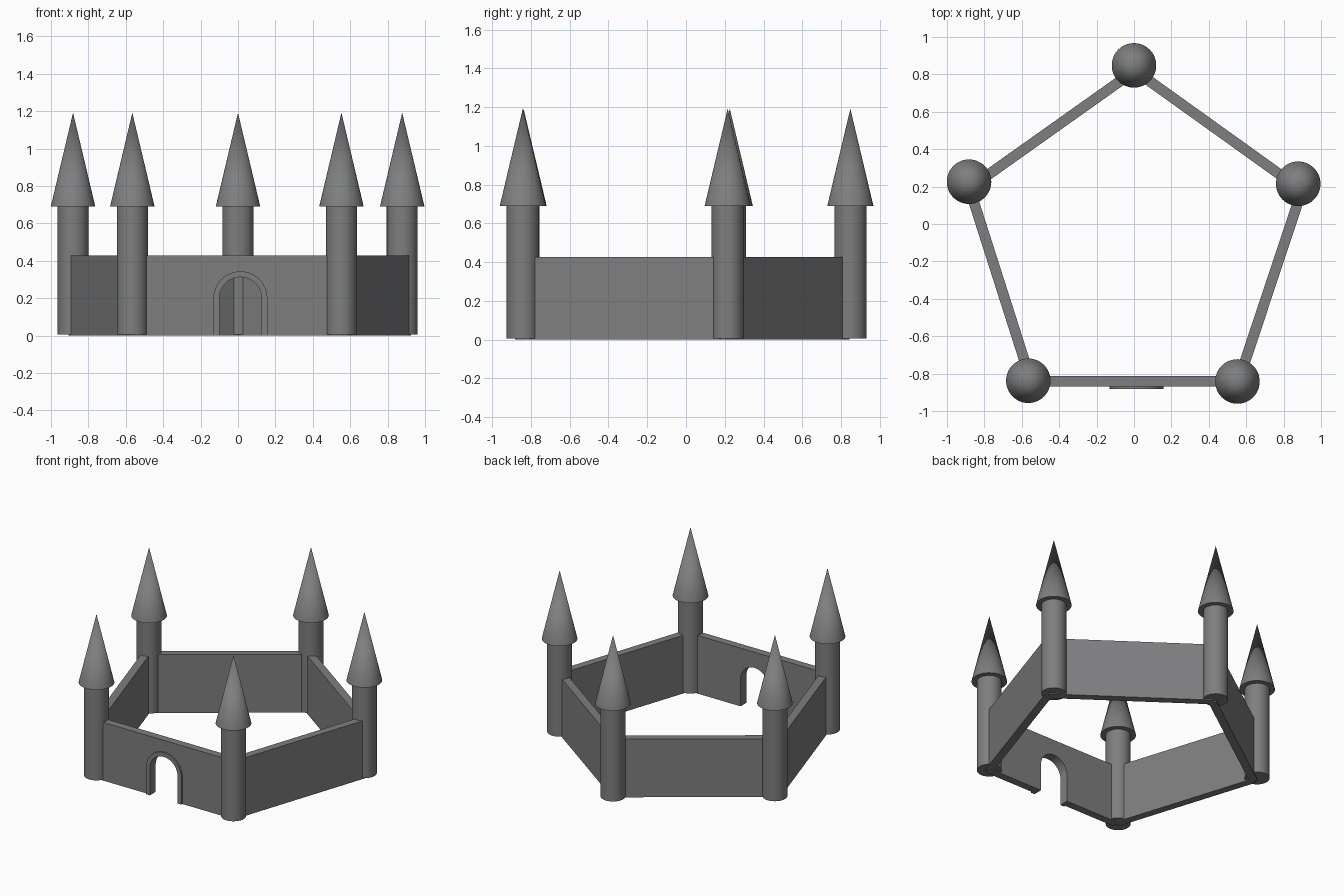
import bpy, bmesh, math
from mathutils import Vector, Matrix

if "Cube" in bpy.data.objects:
    bpy.data.objects.remove(bpy.data.objects["Cube"])

stone = bpy.data.materials.new("grey stone")
stone.diffuse_color = (0.21, 0.21, 0.215, 1)
stone.use_nodes = True
stone.node_tree.nodes["Principled BSDF"].inputs["Base Color"].default_value = stone.diffuse_color

TOWERS = {"back": (0.0, 0.848), "right": (0.878, 0.215), "front_right": (0.553, -0.842),
          "front_left": (-0.565, -0.838), "left": (-0.882, 0.226)}
CORNERS = [(0.005, 0.82), (0.898, 0.18), (0.558, -0.842), (-0.55, -0.842), (-0.88, 0.192)]
WALL_H, WALL_T = 0.428, 0.056
GATE_X, GATE_R, TRIM_R, SPRING = 0.013, 0.113, 0.144, 0.2


def finish(name, bm):
    bmesh.ops.recalc_face_normals(bm, faces=bm.faces)
    mesh = bpy.data.meshes.new(name)
    bm.to_mesh(mesh)
    bm.free()
    mesh.materials.append(stone)
    obj = bpy.data.objects.new(name, mesh)
    bpy.context.collection.objects.link(obj)
    bpy.ops.object.select_all(action='DESELECT')
    obj.select_set(True)
    bpy.context.view_layer.objects.active = obj
    bpy.ops.object.shade_smooth_by_angle(angle=math.radians(35))
    return obj


def cone(name, xy, r1, r2, z0, z1):
    bm = bmesh.new()
    bmesh.ops.create_cone(bm, cap_ends=True, segments=48, radius1=r1, radius2=r2, depth=z1 - z0,
                          matrix=Matrix.Translation((*xy, (z0 + z1) / 2)))
    bmesh.ops.remove_doubles(bm, verts=bm.verts, dist=1e-5)
    return finish(name, bm)


def slab(name, outline, y0, y1):
    """Extrude an x-z outline from y0 to y1."""
    bm = bmesh.new()
    face = bm.faces.new([bm.verts.new((x, y0, z)) for x, z in outline])
    new = bmesh.ops.extrude_face_region(bm, geom=[face])["geom"]
    bmesh.ops.translate(bm, vec=(0, y1 - y0, 0),
                        verts=[v for v in new if isinstance(v, bmesh.types.BMVert)])
    return finish(name, bm)


def arch(cx, r, n=24):
    """Arch outline from the left foot over to the right foot."""
    curve = [(cx - r * math.cos(math.pi * i / n), SPRING + r * math.sin(math.pi * i / n))
             for i in range(n + 1)]
    return [(cx - r, 0)] + curve + [(cx + r, 0)]


# Towers with pointed roofs
for place, xy in TOWERS.items():
    cone(f"{place}_tower", xy, 0.083, 0.083, 0.007, 0.7)
    cone(f"{place}_roof", xy, 0.119, 0, 0.69, 1.192)

# Curtain walls between neighbouring corners; the front one has the gateway
for i, a in enumerate(CORNERS):
    a, b = Vector(a), Vector(CORNERS[(i + 1) % 5])
    half, mid, d = (b - a).length / 2, (a + b) / 2, b - a
    gate = i == 2
    if gate:
        d = -d                      # keep local x equal to world x
    outline = [(half, 0), (half, WALL_H), (-half, WALL_H), (-half, 0)]
    if gate:
        outline += arch(GATE_X - mid.x, GATE_R)
    name = "gate_wall" if gate else f"curtain_wall_{i + 1}"
    wall = slab(name, outline, -WALL_T / 2, WALL_T / 2)
    wall.location = (mid.x, mid.y, 0)
    wall.rotation_euler.z = math.atan2(d.y, d.x)

# Raised trim round the gateway
slab("gate_trim", arch(GATE_X, TRIM_R) + arch(GATE_X, GATE_R)[::-1], -0.882, -0.862)
